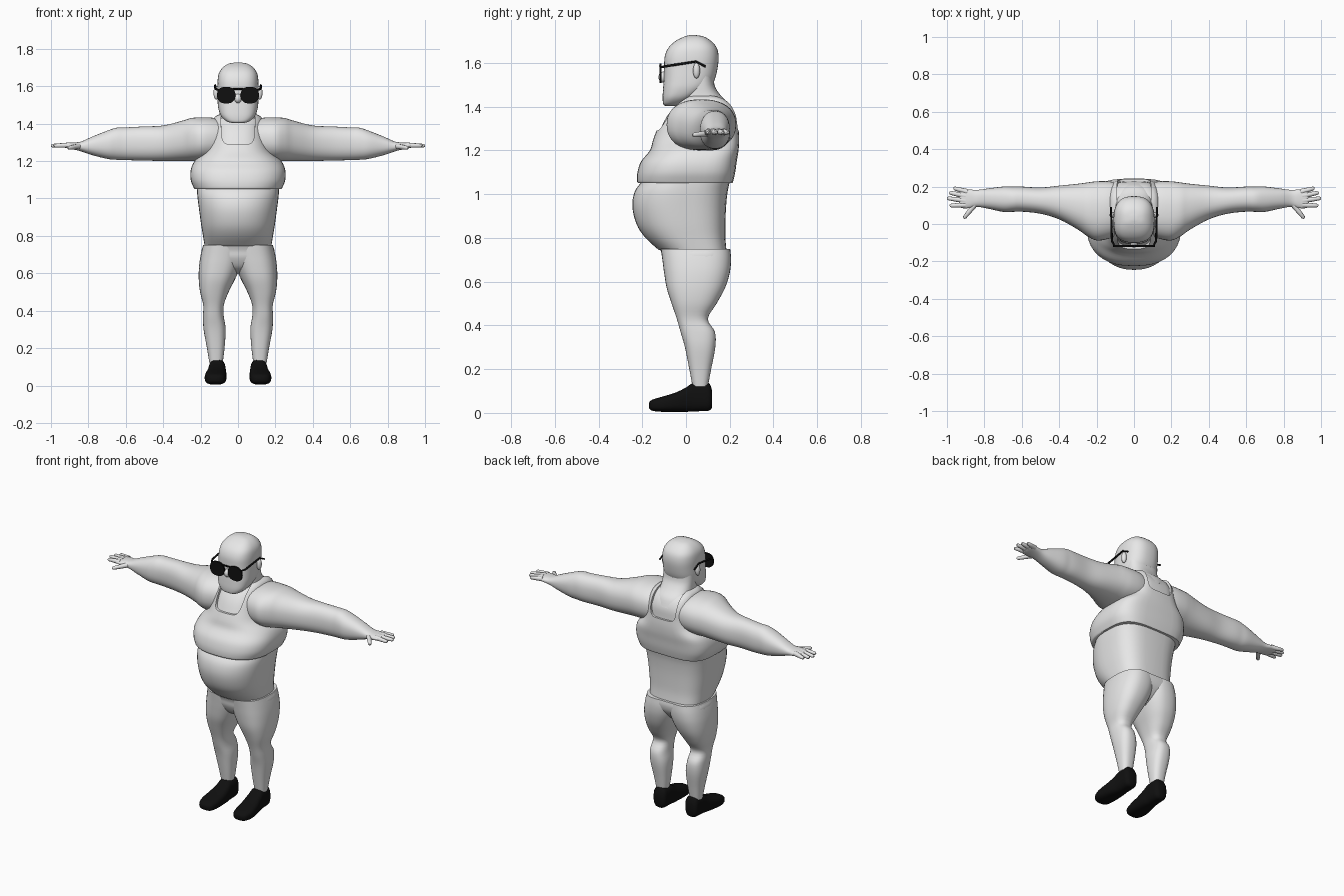
import bpy, math
from mathutils import Vector

if "Cube" in bpy.data.objects:
    bpy.data.objects.remove(bpy.data.objects["Cube"])


def material(name, value):
    m = bpy.data.materials.new(name)
    m.use_nodes = True
    colour = (value, value, value, 1)
    m.diffuse_color = colour
    m.node_tree.nodes["Principled BSDF"].inputs["Base Color"].default_value = colour
    return m


GREY = material("light grey", 0.8)
BLACK = material("black", 0.005)


def activate(ob):
    bpy.ops.object.select_all(action="DESELECT")
    ob.select_set(True)
    bpy.context.view_layer.objects.active = ob


def finish(ob, mat, mirror):
    ob.data.materials.clear()
    ob.data.materials.append(mat)
    activate(ob)
    if mirror:
        ob.modifiers.new("mirror", "MIRROR")
    bpy.ops.object.shade_smooth_by_angle(angle=math.radians(50))
    return ob


def smooth_rings(rings, steps):
    """Catmull-Rom interpolation between the key cross-sections."""
    out, last = [], len(rings) - 1
    for i in range(last):
        a, b, c, d = (rings[min(max(j, 0), last)] for j in range(i - 1, i + 3))
        for s in range(steps):
            t = s / steps
            out.append([0.5 * (2 * q + (r - p) * t + (2 * p - 5 * q + 4 * r - w) * t * t
                               + (3 * q - p - 3 * r + w) * t ** 3)
                        for p, q, r, w in zip(a, b, c, d)])
    return out + [list(rings[-1])]


def loft(name, axis, rings, mat=GREY, low=2.5, high=2.5, mirror=False, steps=4, sides=40):
    """Rings are (position, u min, u max, v min, v max); u, v follow axis cyclically."""
    verts, faces = [], []
    rings = smooth_rings(rings, steps)
    for t, u0, u1, v0, v1 in rings:
        for k in range(sides):
            ang = 2 * math.pi * k / sides
            c, s = math.cos(ang), math.sin(ang)
            n = 2 / (low if s < 0 else high)
            p = [0, 0, 0]
            p[axis] = t
            p[(axis + 1) % 3] = (u0 + u1) / 2 + (u1 - u0) / 2 * math.copysign(abs(c) ** n, c)
            p[(axis + 2) % 3] = (v0 + v1) / 2 + (v1 - v0) / 2 * math.copysign(abs(s) ** n, s)
            verts.append(p)
    for r in range(len(rings) - 1):
        for k in range(sides):
            a, b = r * sides + k, r * sides + (k + 1) % sides
            faces.append((a, b, b + sides, a + sides))
    faces.append(tuple(reversed(range(sides))))
    faces.append(tuple(range(len(verts) - sides, len(verts))))
    me = bpy.data.meshes.new(name)
    me.from_pydata(verts, [], faces)
    ob = bpy.data.objects.new(name, me)
    bpy.context.collection.objects.link(ob)
    return finish(ob, mat, mirror)


def tube(name, points, radii, mat=GREY, mirror=True):
    cu = bpy.data.curves.new(name, "CURVE")
    cu.dimensions, cu.bevel_depth, cu.bevel_resolution = "3D", 1, 3
    cu.use_fill_caps = True
    sp = cu.splines.new("POLY")
    sp.points.add(len(points) - 1)
    for p, co, r in zip(sp.points, points, radii):
        p.co, p.radius = (*co, 1), r
    ob = bpy.data.objects.new(name, cu)
    bpy.context.collection.objects.link(ob)
    activate(ob)
    bpy.ops.object.convert(target="MESH")
    return finish(bpy.context.object, mat, mirror)


def ball(name, loc, size, mirror=False):
    bpy.ops.mesh.primitive_uv_sphere_add(segments=20, ring_count=12, radius=1, location=(0, 0, 0))
    ob = bpy.context.object
    ob.name = name
    for v in ob.data.vertices:
        v.co = Vector(loc) + v.co * Vector(size)
    return finish(ob, GREY, mirror)


def wide(rows):
    """Rows (z, half width, front, back) as symmetric rings."""
    return [(z, -w, w, f, b) for z, w, f, b in rows]


# Torso: round belly, then the vest over the chest
loft("belly", 2, wide([(.745, .178, -.125, .185), (.8, .187, -.185, .18), (.86, .197, -.225, .18),
                       (.94, .208, -.245, .183), (1.01, .217, -.235, .19), (1.06, .22, -.2, .2),
                       (1.1, .22, -.17, .2)]), low=2.2, high=3.2)
vest_rows = [(1.05, .232, -.218, .212), (1.06, .238, -.224, .216), (1.1, .253, -.222, .225),
             (1.15, .253, -.205, .232), (1.2, .232, -.165, .24), (1.25, .18, -.15, .243),
             (1.3, .158, -.13, .24), (1.36, .145, -.1, .235), (1.41, .135, -.06, .21),
             (1.44, .12, -.02, .17), (1.455, .08, .01, .12)]
vest = loft("vest", 2, wide(vest_rows), low=2.5, high=3.8)
loft("upper_chest", 2, wide([(z - .006, w - .012, f + .012, b - .012) for z, w, f, b in vest_rows[3:]]),
     low=2.5, high=3.8)

# Neckline cut through the front and back of the vest
cutter = loft("neck_cutter", 1, [(-.4, 1.29, 1.75, -.09, .09), (.4, 1.29, 1.75, -.09, .09)],
              low=7, high=7, steps=1)
cut = vest.modifiers.new("neckline", "BOOLEAN")
cut.operation, cut.object, cut.solver = "DIFFERENCE", cutter, "EXACT"
activate(vest)
bpy.ops.object.modifier_apply(modifier="neckline")
bpy.ops.object.shade_smooth_by_angle(angle=math.radians(50))
bpy.data.objects.remove(cutter)

# Neck and head
loft("neck", 2, wide([(1.36, .115, -.05, .222), (1.41, .106, -.04, .2), (1.45, .1, -.02, .16),
                      (1.5, .1, 0, .13), (1.58, .1, 0, .125)]))
loft("head", 2, wide([(1.404, .03, -.095, -.04), (1.412, .06, -.104, -.015), (1.44, .09, -.107, .04),
                      (1.48, .105, -.105, .1), (1.52, .109, -.102, .13), (1.58, .109, -.1, .145),
                      (1.63, .109, -.097, .149), (1.67, .102, -.08, .14), (1.7, .082, -.048, .115),
                      (1.72, .052, -.008, .082), (1.727, .015, .02, .045)]), low=2.8, high=2.5)
ball("nose", (0, -.104, 1.535), (.02, .022, .025))
ball("ear", (.116, .048, 1.565), (.015, .016, .036), True)

# Sunglasses
loft("lens", 1, [(-.122, 1.508, 1.597, .014, .112), (-.112, 1.508, 1.597, .014, .112)],
     BLACK, 2.4, 2.4, True, steps=1)
tube("glasses_bridge", [(-.03, -.118, 1.585), (.03, -.118, 1.585)], [.005, .005], BLACK, False)
tube("glasses_temple", [(.105, -.116, 1.58), (.118, -.09, 1.585), (.122, .045, 1.606), (.122, .09, 1.583)],
     [.005, .006, .005, .005], BLACK)

# Arms, hands and fingers
loft("arm", 0, [(.08, -.06, .22, 1.22, 1.42), (.14, -.08, .228, 1.205, 1.432), (.2, -.088, .228, 1.2, 1.433),
                (.25, -.065, .222, 1.2, 1.43), (.3, -.03, .215, 1.2, 1.415), (.4, .025, .205, 1.2, 1.39),
                (.5, .055, .195, 1.203, 1.385), (.6, .066, .2, 1.205, 1.38), (.65, .065, .2, 1.207, 1.378),
                (.7, .065, .2, 1.212, 1.362), (.78, .082, .19, 1.232, 1.33), (.84, .092, .182, 1.252, 1.304),
                (.88, .085, .185, 1.262, 1.3), (.92, .085, .186, 1.27, 1.297), (.935, .1, .175, 1.277, 1.29)],
     mirror=True, high=2.3, low=2.3)
for name, start, end in [("little_finger", (.89, .172), (.965, .192)), ("ring_finger", (.9, .15), (.988, .168)),
                         ("middle_finger", (.9, .125), (1, .138)), ("index_finger", (.9, .102), (.985, .098)),
                         ("thumb", (.85, .105), (.91, .03))]:
    drop = .012 if name == "thumb" else 0
    a, b = Vector((*start, 1.285 - drop / 2)), Vector((*end, 1.282 - drop))
    tube(name, [a, a.lerp(b, .5), a.lerp(b, .92), b], [.015, .0125, .01, .005])

# Hips and legs
loft("hips", 2, wide([(.75, .185, -.12, .2), (.72, .195, -.108, .202), (.68, .19, -.1, .19),
                      (.63, .13, -.07, .15), (.6, .05, -.02, .1)][::-1]), high=3)
loft("leg", 2, [(.12, .082, .153, .03, .1), (.2, .072, .166, .015, .115), (.3, .066, .184, -.005, .134),
                (.37, .076, .187, -.025, .132), (.43, .076, .186, -.042, .1), (.5, .05, .203, -.066, .14),
                (.57, .015, .21, -.088, .178), (.64, -.015, .208, -.1, .2), (.7, -.03, .199, -.108, .206),
                (.75, -.03, .187, -.115, .202)], mirror=True)

# Shoes
loft("shoe", 1, [(-.17, .022, .045, .1, .14), (-.155, .01, .06, .075, .165), (-.11, .005, .074, .064, .178),
                 (-.05, .005, .092, .062, .173), (0, .005, .116, .063, .163), (.03, .006, .136, .066, .158),
                 (.07, .008, .138, .066, .156), (.105, .01, .136, .07, .154), (.12, .025, .1, .085, .14)],
     BLACK, 2.8, 2.8, True)
